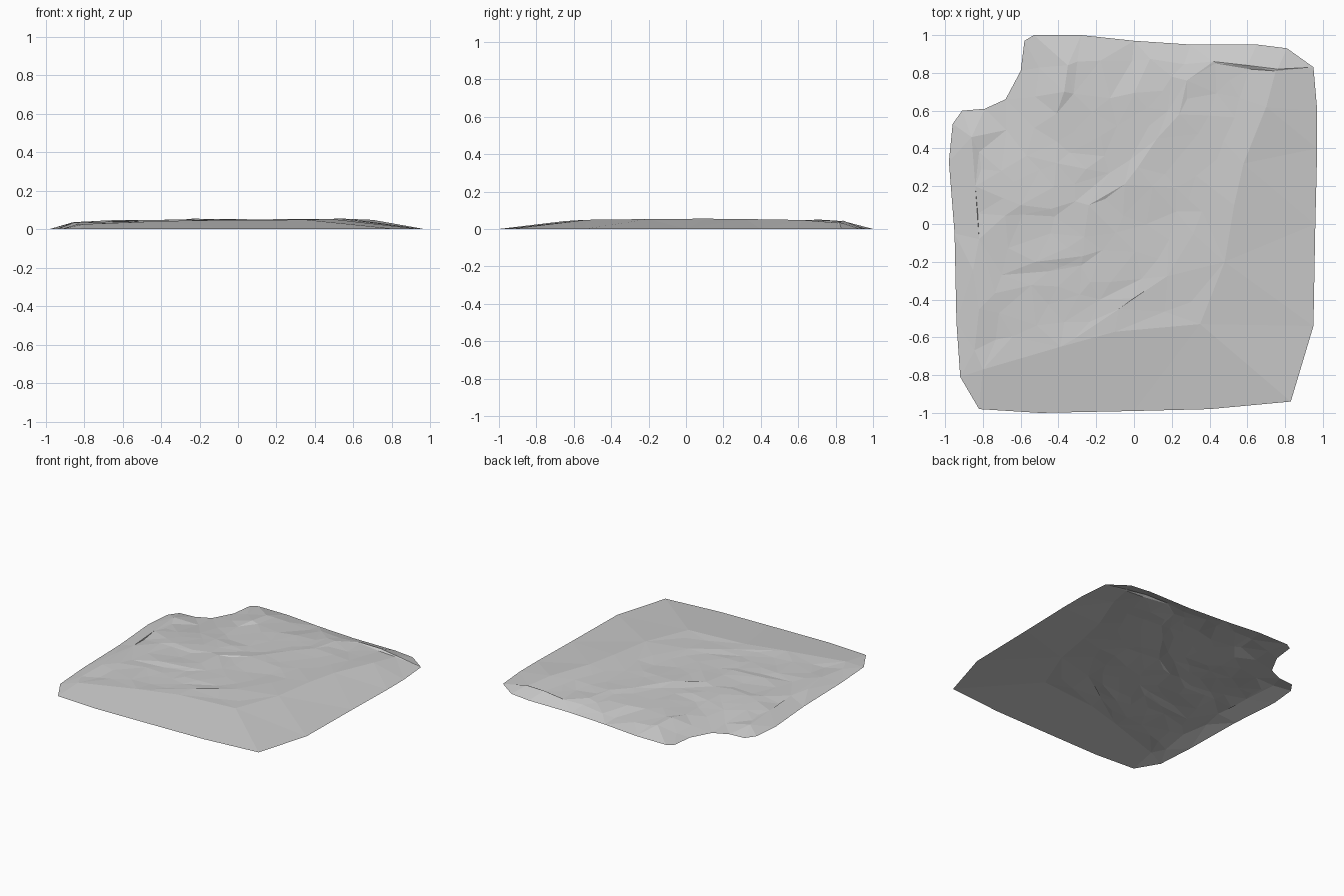
import bpy
import bmesh
import random
from mathutils import Vector
from mathutils.geometry import delaunay_2d_cdt

random.seed(4)

default_cube = bpy.data.objects.get("Cube")
if default_cube:
    bpy.data.objects.remove(default_cube, do_unlink=True)


def make_material(name, colour):
    material = bpy.data.materials.new(name)
    material.use_nodes = True
    material.diffuse_color = colour
    shader = material.node_tree.nodes["Principled BSDF"]
    shader.inputs["Base Color"].default_value = colour
    return material


# Ground outline, counter-clockwise, in hundredths of a unit
outline = [(-82, -98), (-50, -100), (0, -99), (40, -98), (83, -94), (95, -54),
           (96, 0), (97, 40), (97, 60), (95, 83), (81, 93), (65, 95), (30, 95),
           (0, 97), (-28, 100), (-53, 100), (-58, 97), (-60, 81), (-68, 66),
           (-79, 61), (-91, 60), (-96, 53), (-98, 33), (-95, -5), (-94, -52),
           (-92, -81)]

# Crease lines: x, y in hundredths of a unit, height in thousandths
front_crest = [(-80, -77, 26), (-39, -65, 42), (-10, -57, 47), (35, -53, 49)]
east_crest = [(48, -20, 53), (53, 10, 55), (58, 32, 53), (70, 62, 48)]
south_bank_top = [(-32, -61, 43), (-8, -45, 49), (8, -34, 51)]
south_bank_foot = [(-37, -52, 36), (-18, -40, 42), (4, -29, 45)]
step_top = [(-52, -20, 46), (-27, -17, 50)]
step_foot = [(-70, -27, 35), (-45, -25, 38), (-28, -22, 43)]
middle_bank_top = [(-24, 10, 54), (-5, 21, 53), (2, 30, 51), (12, 45, 48)]
middle_bank_foot = [(-31, 12, 47), (-13, 27, 43), (-2, 34, 41), (8, 52, 41)]
north_bank_top = [(24, 58, 49), (28, 76, 46)]
north_bank_foot = [(18, 60, 42), (20, 78, 39)]
knoll_top = [(-35, 84, 42), (-37, 70, 51)]
knoll_foot = [(-30, 86, 32), (-32, 69, 41)]
hollow_top = [(-60, 10, 47), (-44, 8, 47)]
hollow_foot = [(-59, 5, 41), (-42, 4, 41)]
cut_top = [(42, 86, 35), (60, 84, 45), (76, 82, 36)]
cut_foot = [(43, 85, 33), (61, 82, 33), (75, 81, 33)]
west_shoulder = [(-86, 46, 35), (-84, 20, 37), (-82, -8, 36), (-82, -45, 36)]

creases = [front_crest, east_crest, south_bank_top, south_bank_foot, step_top,
           step_foot, middle_bank_top, middle_bank_foot, north_bank_top,
           north_bank_foot, knoll_top, knoll_foot, hollow_top, hollow_foot,
           cut_top, cut_foot, west_shoulder]

points, edges = [], []
for x, y in outline:
    points.append(Vector((x / 100, y / 100, 0)))
rim = list(range(len(outline)))

for crease in creases:
    first = len(points)
    for x, y, z in crease:
        points.append(Vector((x / 100, y / 100, z / 1000)))
    edges += [(i, i + 1) for i in range(first, len(points) - 1)]
known = list(points)


def height_at(x, y):
    """Blend the nearby known heights."""
    total = weight_sum = 0
    for p in known:
        weight = 1 / ((p.x - x) ** 2 + (p.y - y) ** 2 + 0.0001) ** 1.5
        total += weight * p.z
        weight_sum += weight
    return total / weight_sum


# Small facets over the rough north-west ground; front and east stay broad
for attempt in range(500):
    x, y = random.uniform(-0.88, 0.66), random.uniform(-0.7, 0.88)
    on_smooth_side = x > 0.35 + 0.35 * max(y, 0) or y < -0.5 + 0.2 * x
    in_notch = x < -0.55 and y > 0.52
    crowded = any((p.x - x) ** 2 + (p.y - y) ** 2 < 0.0075 for p in points)
    if not (on_smooth_side or in_notch or crowded):
        bump = random.uniform(-0.003, 0.004)
        points.append(Vector((x, y, height_at(x, y) + bump)))

# Triangulate inside the outline and lift each corner to its height
flat = [p.to_2d() for p in points]
verts, _, faces, sources, _, _ = delaunay_2d_cdt(flat, edges, [rim], 1, 0.0001)
bm = bmesh.new()
corners = []
for v, source in zip(verts, sources):
    z = points[source[0]].z if source else height_at(v.x, v.y)
    corners.append(bm.verts.new((v.x, v.y, z)))
for face in faces:
    bm.faces.new([corners[i] for i in face])
for face in bm.faces:
    face.normal_update()
    if face.normal.z < 0:
        face.normal_flip()

mesh = bpy.data.meshes.new("ground_sheet")
bm.to_mesh(mesh)
bm.free()
mesh.materials.append(make_material("light grey rock", (0.6, 0.6, 0.6, 1)))
ground = bpy.data.objects.new("ground_sheet", mesh)
bpy.context.collection.objects.link(ground)
